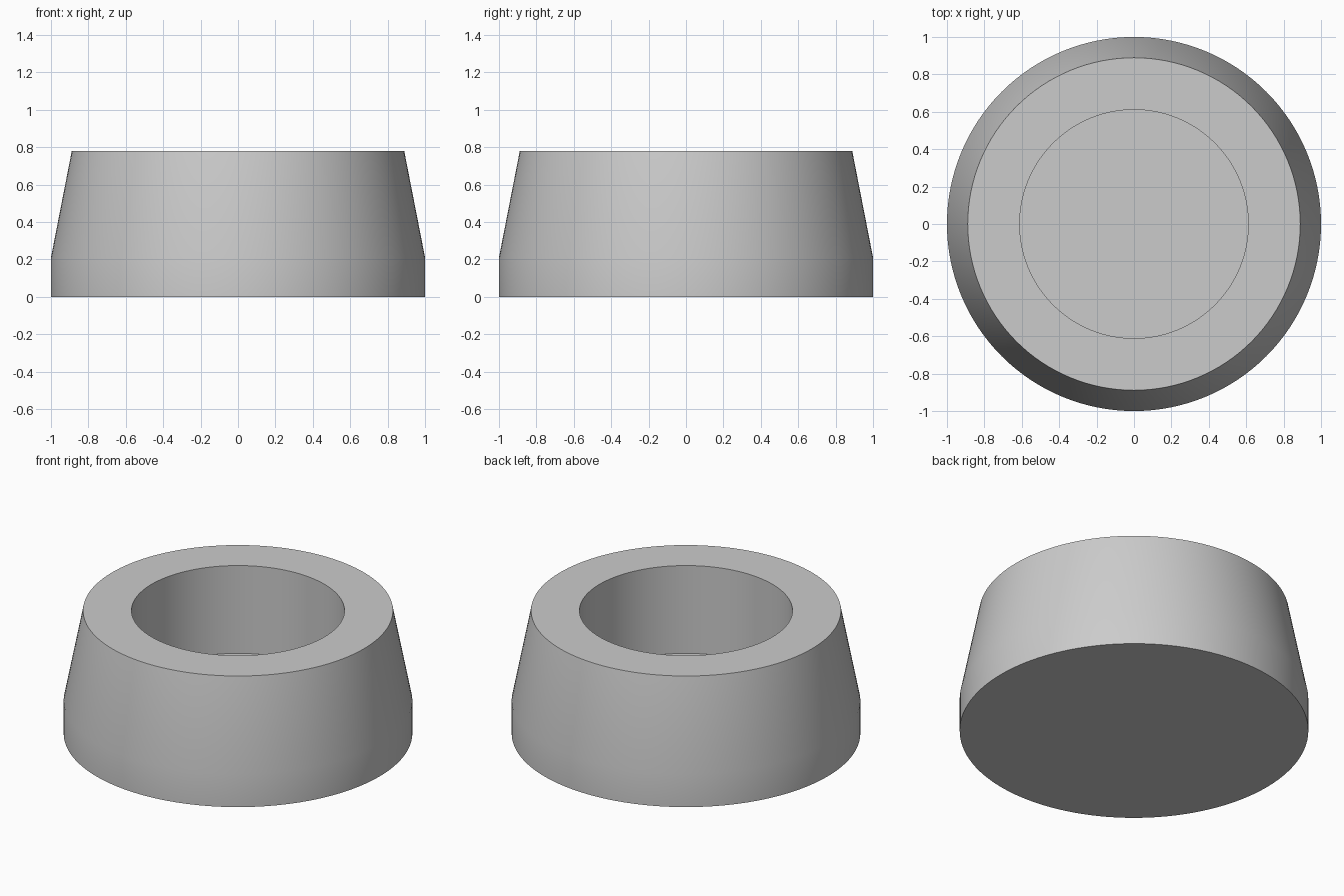
import bpy
import bmesh
import math
from mathutils import Matrix

cube = bpy.data.objects.get("Cube")
if cube:
    bpy.data.objects.remove(cube, do_unlink=True)

# Plain grey material
grey = bpy.data.materials.new("plain_grey")
grey.use_nodes = True
colour = (0.6, 0.6, 0.6, 1)
grey.diffuse_color = colour
grey.node_tree.nodes["Principled BSDF"].inputs["Base Color"].default_value = colour

# Half section (radius, height): underside, straight foot, tapered wall, rim, bore, floor
SECTION = [(0, 0), (1, 0), (1, 0.21), (0.889, 0.778), (0.611, 0.778), (0.611, 0.222), (0, 0.222)]
SIDES = 128

# Turn the section around the z axis
bm = bmesh.new()
verts = [bm.verts.new((r, 0, z)) for r, z in SECTION]
edges = [bm.edges.new(pair) for pair in zip(verts, verts[1:])]
bmesh.ops.spin(bm, geom=verts + edges, cent=(0, 0, 0), axis=(0, 0, 1),
               angle=math.tau, steps=SIDES, use_merge=True)
bmesh.ops.remove_doubles(bm, verts=bm.verts, dist=0.0001)
bmesh.ops.recalc_face_normals(bm, faces=bm.faces)

mesh = bpy.data.meshes.new("tapered_cup_foot")
bm.to_mesh(mesh)
bm.free()
mesh.materials.append(grey)
foot = bpy.data.objects.new("tapered_cup_foot", mesh)
bpy.context.collection.objects.link(foot)

# Smooth walls, sharp rims
bpy.ops.object.select_all(action="DESELECT")
foot.select_set(True)
bpy.context.view_layer.objects.active = foot
bpy.ops.object.shade_smooth_by_angle(angle=math.radians(30))
